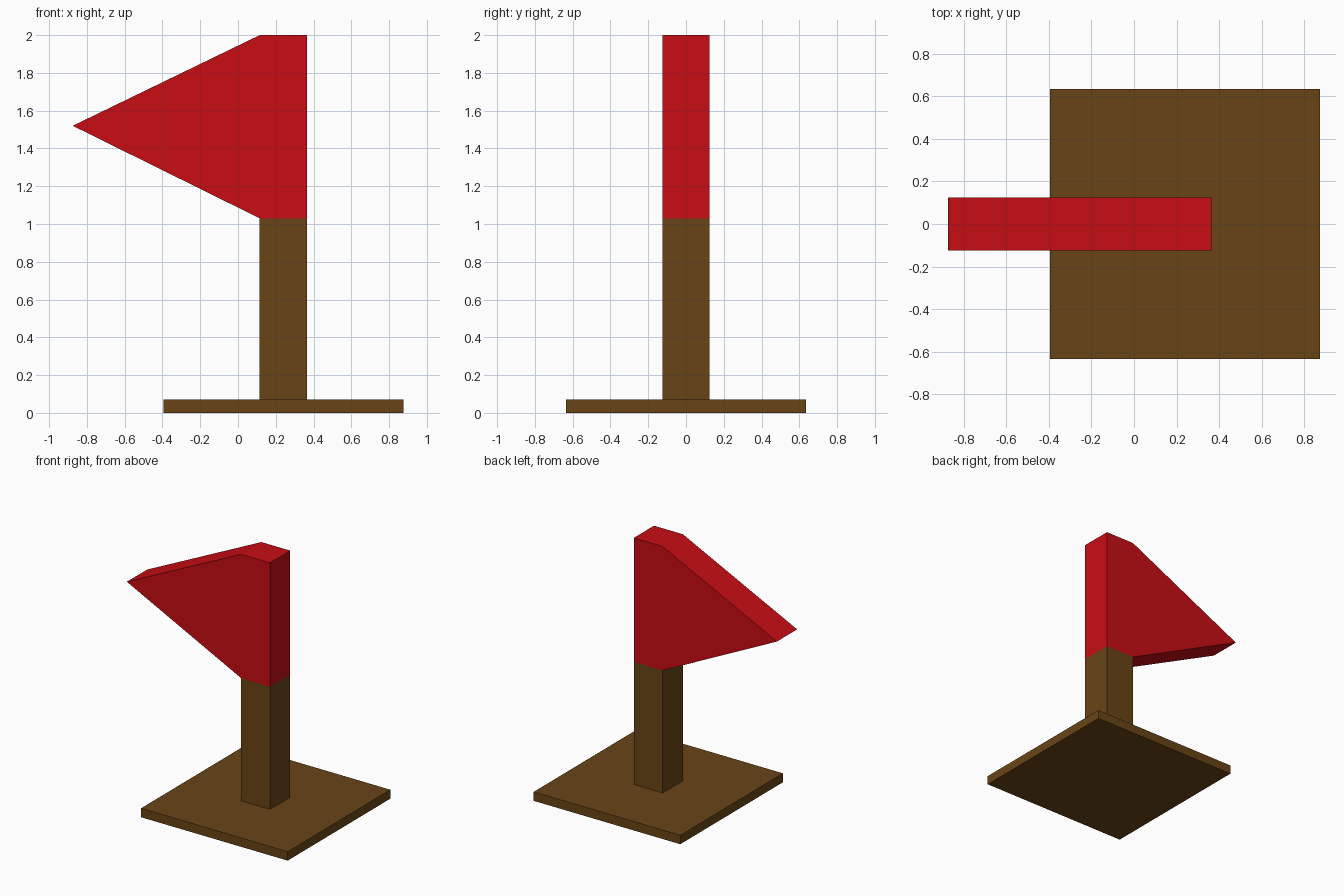
import bpy, bmesh

if "Cube" in bpy.data.objects:
    bpy.data.objects.remove(bpy.data.objects["Cube"])


def material(name, rgb):
    m = bpy.data.materials.new(name)
    m.diffuse_color = (*rgb, 1)
    m.use_nodes = True
    m.node_tree.nodes["Principled BSDF"].inputs["Base Color"].default_value = m.diffuse_color
    return m


def extruded(name, profile, half_depth, mat):
    """Extrude an XZ profile along y, centred on y = 0."""
    bm = bmesh.new()
    face = bm.faces.new([bm.verts.new((x, -half_depth, z)) for x, z in profile])
    new = bmesh.ops.extrude_face_region(bm, geom=[face])["geom"]
    verts = [v for v in new if isinstance(v, bmesh.types.BMVert)]
    bmesh.ops.translate(bm, verts=verts, vec=(0, 2 * half_depth, 0))
    bmesh.ops.recalc_face_normals(bm, faces=bm.faces)
    mesh = bpy.data.meshes.new(name)
    bm.to_mesh(mesh)
    bm.free()
    mesh.materials.append(mat)
    obj = bpy.data.objects.new(name, mesh)
    bpy.context.collection.objects.link(obj)
    return obj


def rect(x0, x1, z0, z1):
    return [(x0, z0), (x1, z0), (x1, z1), (x0, z1)]


brown = material("brown_wood", (0.141, 0.058, 0.008))
red = material("red_flag", (0.578, 0.004, 0.007))

# Square base plate
extruded("base", rect(-0.395, 0.875, 0, 0.07), 0.635, brown)

# Square post
extruded("post", rect(0.115, 0.365, 0.07, 1.03), 0.125, brown)

# Pennant joined with the red upper part of the post
extruded("flag", [(0.365, 1.03), (0.365, 2), (0.115, 2),
                  (-0.875, 1.52), (0.115, 1.03)], 0.125, red)
